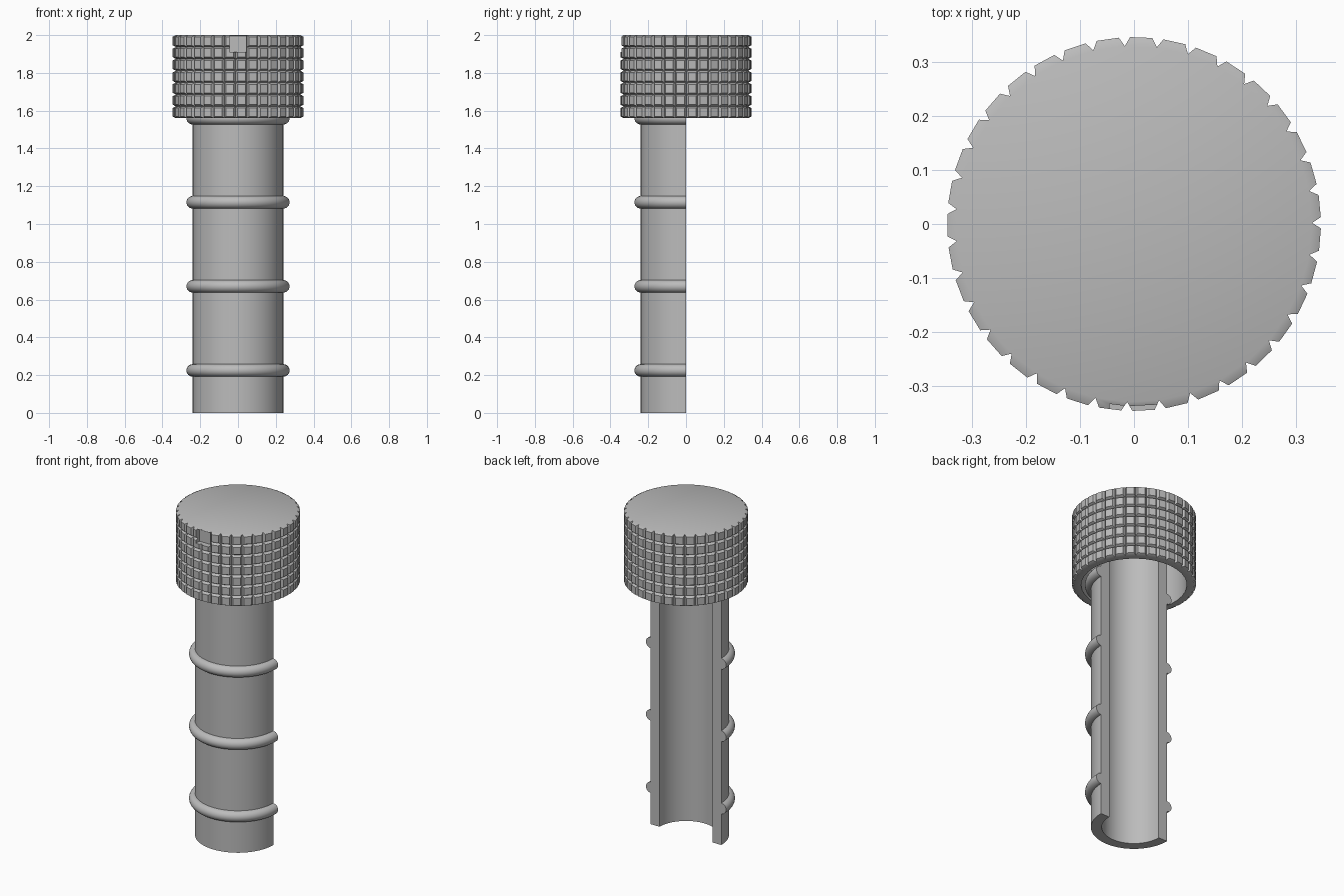
import bpy, bmesh
from math import sin, cos, pi, radians

if "Cube" in bpy.data.objects:
    bpy.data.objects.remove(bpy.data.objects["Cube"])

grey = bpy.data.materials.new("plain_grey")
grey.use_nodes = True
COLOUR = (0.5, 0.5, 0.5, 1)
grey.diffuse_color = COLOUR
grey.node_tree.nodes["Principled BSDF"].inputs["Base Color"].default_value = COLOUR


def lathe(profile, steps, start, sweep):
    """Turn a closed (radius, height) outline about z; cap it when the sweep is partial."""
    bm = bmesh.new()
    full = sweep >= 2 * pi - 0.001
    rings = []
    for i in range(steps if full else steps + 1):
        a = start + sweep * i / steps
        rings.append([bm.verts.new((r * cos(a), r * sin(a), z)) for r, z in profile])
    n = len(profile)
    for i in range(steps):
        a, b = rings[i], rings[(i + 1) % len(rings)]
        for j in range(n):
            k = (j + 1) % n
            if profile[j][0] > 0 or profile[k][0] > 0:
                bm.faces.new((a[j], b[j], b[k], a[k]))
    if not full:
        bm.faces.new(rings[0])
        bm.faces.new(rings[-1])
    bmesh.ops.remove_doubles(bm, verts=bm.verts, dist=0.0001)
    bmesh.ops.recalc_face_normals(bm, faces=bm.faces)
    return bm


def add_object(name, bm):
    mesh = bpy.data.meshes.new(name)
    bm.to_mesh(mesh)
    bm.free()
    mesh.materials.append(grey)
    obj = bpy.data.objects.new(name, mesh)
    bpy.context.collection.objects.link(obj)
    return obj


def smooth(obj):
    bpy.ops.object.select_all(action="DESELECT")
    obj.select_set(True)
    bpy.context.view_layer.objects.active = obj
    bpy.ops.object.shade_smooth_by_angle(angle=radians(30))


# Half tube, open at the back, with rounded ridges round its outside
INNER, OUTER, RIDGE, TUBE_TOP = 0.18, 0.24, 0.033, 1.97
outline = [(INNER, 0), (OUTER, 0)]
for level in range(4):
    mid = 0.225 + 0.445 * level
    for s in range(13):
        t = -pi / 2 + pi * s / 12
        outline.append((OUTER + RIDGE * cos(t), mid + RIDGE * sin(t)))
outline += [(OUTER, TUBE_TOP), (INNER, TUBE_TOP)]
tube = add_object("half_tube", lathe(outline, 48, pi, pi))
smooth(tube)

# Hollow cap with a grid of knurls on its outer wall
COLUMNS, ROWS, BASE, TOP, RADIUS = 35, 7, 1.56, 2.0, 0.33
outline = [(0, TOP)]
outline += [(RADIUS, TOP - (TOP - BASE) * r / ROWS) for r in range(ROWS + 1)]
outline += [(0.295, BASE), (0.295, 1.96), (0, 1.96)]
bm = lathe(outline, COLUMNS, radians(87.8) + pi / COLUMNS, 2 * pi)
wall = [f for f in bm.faces if abs(f.normal.z) < 0.1
        and f.calc_center_median().xy.length > 0.31]
bmesh.ops.inset_individual(bm, faces=wall, thickness=0.0125, depth=0.017)
cap = add_object("knurled_cap", bm)

# Small index notch in the front of the cap, just under its top face
bm = bmesh.new()
bmesh.ops.create_cube(bm, size=1)
bmesh.ops.scale(bm, vec=(0.09, 0.1, 0.085), verts=bm.verts)
bmesh.ops.translate(bm, vec=(0, -0.36, 1.9535), verts=bm.verts)
cutter = add_object("notch_cutter", bm)
cutter.hide_render = True
cut = cap.modifiers.new("notch", "BOOLEAN")
cut.operation = "DIFFERENCE"
cut.solver = "EXACT"
cut.object = cutter
bpy.ops.object.select_all(action="DESELECT")
cap.select_set(True)
bpy.context.view_layer.objects.active = cap
bpy.ops.object.modifier_apply(modifier="notch")
bpy.data.objects.remove(cutter)
smooth(cap)
